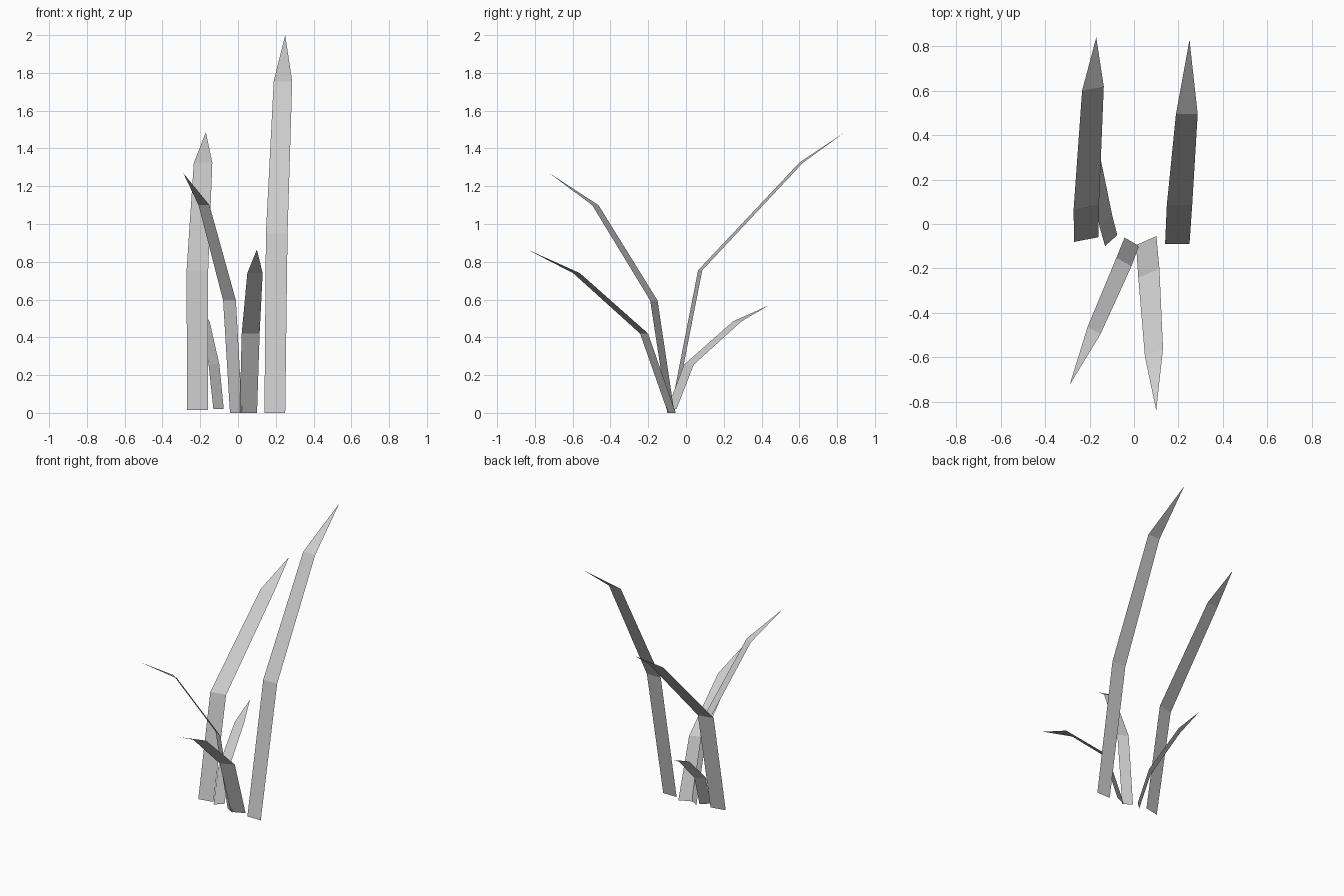
import bpy
import bmesh
from math import radians
from mathutils import Matrix, Vector

cube = bpy.data.objects.get("Cube")
if cube:
    bpy.data.objects.remove(cube, do_unlink=True)

# Plain grey shared by every blade
grey = bpy.data.materials.new("blade_grey")
grey.use_nodes = True
colour = (0.6, 0.6, 0.6, 1)
grey.diffuse_color = colour
grey.node_tree.nodes["Principled BSDF"].inputs["Base Color"].default_value = colour

# Width along the blade, relative to its base: root, first bend, second bend
TAPER = (1.0, 1.04, 0.89)


def make_blade(name, width, yaw, path):
    """Flat folded strip along the path, closing to a point at its last position."""
    bm = bmesh.new()
    across = Matrix.Rotation(radians(yaw), 3, "Z") @ Vector((width / 2, 0, 0))
    *bends, tip = [Vector(p) for p in path]
    rows = [(bm.verts.new(p - across * t), bm.verts.new(p + across * t))
            for p, t in zip(bends, TAPER)]
    for (a, b), (c, d) in zip(rows, rows[1:]):
        bm.faces.new((a, b, d, c))
    bm.faces.new((*rows[-1], bm.verts.new(tip)))
    # Turn the upper side of the strip outwards
    bm.normal_update()
    for face in bm.faces:
        if face.normal.z < 0:
            face.normal_flip()
    mesh = bpy.data.meshes.new(name)
    bm.to_mesh(mesh)
    bm.free()
    mesh.materials.append(grey)
    blade = bpy.data.objects.new(name, mesh)
    bpy.context.collection.objects.link(blade)


# Blades leaning backwards
make_blade("tall_back_left_blade", 0.11, 0,
           [(0.195, -0.09, 0), (0.205, 0.085, 0.95), (0.238, 0.495, 1.755), (0.25, 0.83, 2)])
make_blade("tall_back_right_blade", 0.112, 11,
           [(-0.215, -0.07, 0.015), (-0.215, 0.075, 0.755), (-0.185, 0.61, 1.325), (-0.17, 0.84, 1.485)])
make_blade("short_back_blade", 0.074, 42,
           [(-0.103, -0.075, 0.02), (-0.127, 0.015, 0.255), (-0.175, 0.272, 0.485), (-0.21, 0.44, 0.57)])

# Blades leaning forwards
make_blade("tall_front_blade", 0.075, -30,
           [(-0.01, -0.08, 0), (-0.045, -0.17, 0.595), (-0.18, -0.48, 1.1), (-0.29, -0.725, 1.27)])
make_blade("short_front_blade", 0.1, 24,
           [(0.055, -0.075, 0), (0.067, -0.222, 0.42), (0.09, -0.58, 0.74), (0.1, -0.84, 0.865)])
